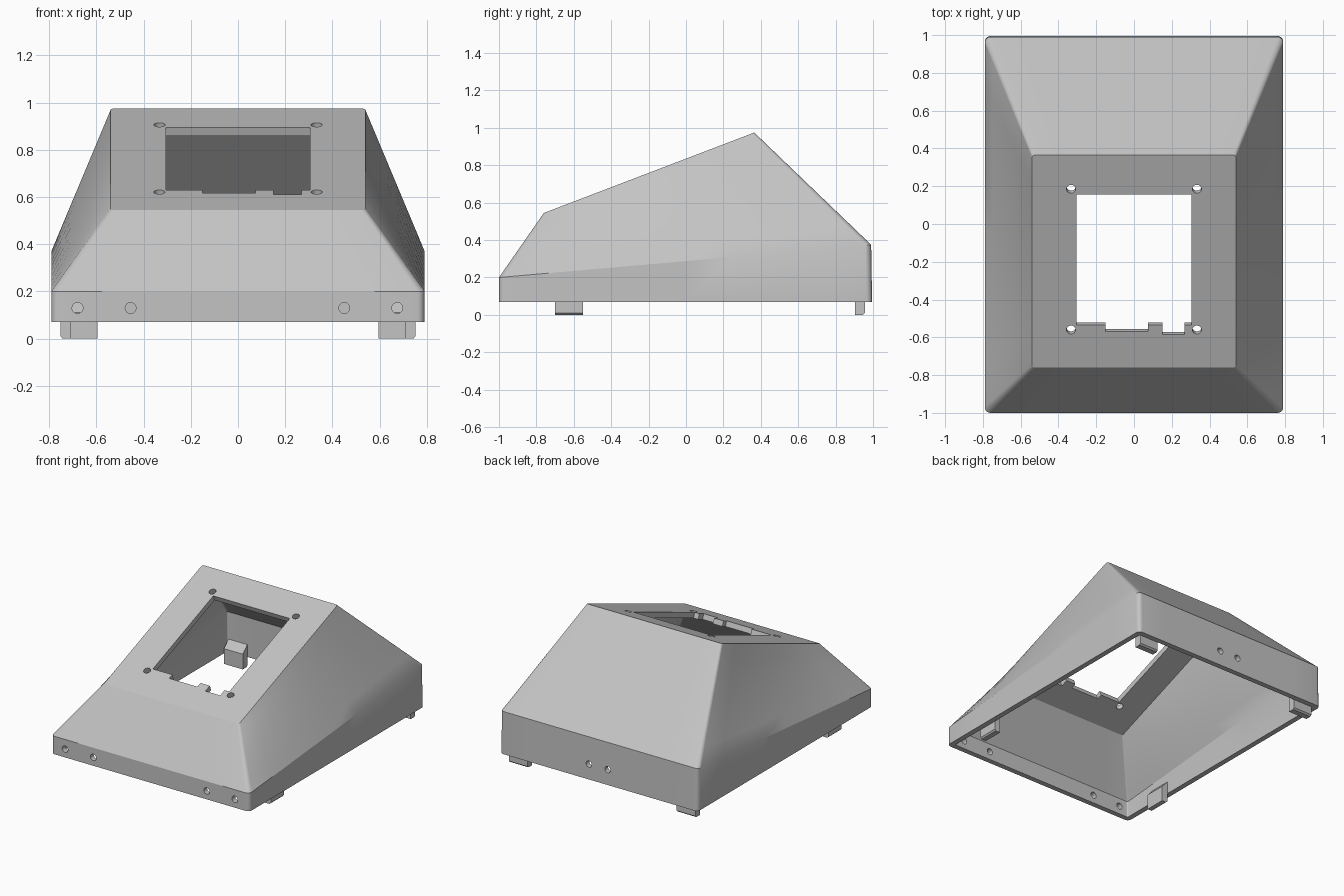
import bpy, bmesh, math
from mathutils import Vector, Matrix

if "Cube" in bpy.data.objects:
    bpy.data.objects.remove(bpy.data.objects["Cube"])

grey = bpy.data.materials.new("light_grey_plastic")
grey.diffuse_color = (0.55, 0.55, 0.55, 1)
grey.use_nodes = True
grey.node_tree.nodes["Principled BSDF"].inputs["Base Color"].default_value = grey.diffuse_color

SLOPE = 0.43 / 1.125                       # tilt of the top panel
NORMAL = Vector((0, -SLOPE, 1)).normalized()


def on_top(x, y):
    return Vector((x, y, 0.545 + (y + 0.76) * SLOPE))


def ring(hx, y0, y1, z0, z1, r, corner=5, side=8):
    """Rounded rectangle whose height runs linearly from front to back."""
    centres = [(hx - r, y0 + r, -90), (hx - r, y1 - r, 0),
               (-hx + r, y1 - r, 90), (-hx + r, y0 + r, 180)]
    pts = []
    for cx, cy, a0 in centres:
        for i in range(corner + 1):
            a = math.radians(a0 + 90 * i / corner)
            pts.append(Vector((cx + r * math.cos(a), cy + r * math.sin(a), 0)))
    out = []
    for i, p in enumerate(pts):
        out.append(p)
        if i % (corner + 1) == corner:     # subdivide the straight runs
            q = pts[(i + 1) % len(pts)]
            out += [p.lerp(q, k / side) for k in range(1, side)]
    for p in out:
        p.z = z0 + (z1 - z0) * (p.y - y0) / (y1 - y0)
    return out


def loft(bm, base, rim, top, steps=6):
    """Upright skirt, sloping hood and flat top panel; returns the base loop."""
    rings = [base] + [[a.lerp(b, k / steps) for a, b in zip(rim, top)]
                      for k in range(steps + 1)]
    loops = [[bm.verts.new(p) for p in r] for r in rings]
    n = len(base)
    for a, b in zip(loops, loops[1:]):
        for i in range(n):
            j = (i + 1) % n
            bm.faces.new((a[i], a[j], b[j], b[i]))
    bm.faces.new(loops[-1])
    return loops[0]


def finish(name, bm):
    bmesh.ops.recalc_face_normals(bm, faces=bm.faces)
    me = bpy.data.meshes.new(name)
    bm.to_mesh(me)
    bm.free()
    me.materials.append(grey)
    ob = bpy.data.objects.new(name, me)
    bpy.context.collection.objects.link(ob)
    return ob


def prism(bm, pts, direction):
    """Closed prism from a polygon swept along a direction."""
    a = [bm.verts.new(p) for p in pts]
    b = [bm.verts.new(p + direction) for p in pts]
    n = len(pts)
    bm.faces.new(a)
    bm.faces.new(b[::-1])
    for i in range(n):
        j = (i + 1) % n
        bm.faces.new((a[j], a[i], b[i], b[j]))


def drill(bm, centre, axis, r, depth):
    rot = Vector(axis).to_track_quat('Z', 'Y').to_matrix().to_4x4()
    bmesh.ops.create_cone(bm, cap_ends=True, segments=24, radius1=r, radius2=r,
                          depth=depth, matrix=Matrix.Translation(centre) @ rot)


# Hollow housing
bm = bmesh.new()
outer = loft(bm, ring(0.79, -1, 0.995, 0.07, 0.07, 0.03),
             ring(0.79, -1, 0.99, 0.2, 0.375, 0.03),
             ring(0.54, -0.76, 0.365, 0.545, 0.975, 0.015))
inner = loft(bm, ring(0.752, -0.962, 0.957, 0.07, 0.07, 0.01),
             ring(0.752, -0.962, 0.952, 0.188, 0.358, 0.01),
             ring(0.515, -0.735, 0.357, 0.513, 0.930, 0.006))
for i in range(len(outer)):
    j = (i + 1) % len(outer)
    bm.faces.new((outer[i], outer[j], inner[j], inner[i]))
housing = finish("housing", bm)

# Cutter: notched display window, screw holes, front and back holes
bm = bmesh.new()
window = [(-0.305, 0.155), (-0.305, -0.535), (-0.15, -0.535), (-0.15, -0.57),
          (0.075, -0.57), (0.075, -0.535), (0.15, -0.535), (0.15, -0.585),
          (0.268, -0.585), (0.268, -0.535), (0.305, -0.535), (0.305, 0.155)]
prism(bm, [on_top(x, y) + NORMAL * 0.06 for x, y in window], NORMAL * -0.14)
for x in (-0.333, 0.333):
    for y in (-0.56, 0.185):
        drill(bm, on_top(x, y), NORMAL, 0.024, 0.14)
for x in (-0.68, -0.455, 0.45, 0.675):
    drill(bm, Vector((x, -0.98, 0.13)), (0, 1, 0), 0.023, 0.1)
for x in (-0.07, 0.08):
    drill(bm, Vector((x, 0.975, 0.18)), (0, 1, 0), 0.023, 0.1)
cutter = finish("opening_cutter", bm)
cutter.hide_render = True

bpy.context.view_layer.objects.active = housing
mod = housing.modifiers.new("openings", 'BOOLEAN')
mod.object = cutter
mod.operation = 'DIFFERENCE'
mod.solver = 'EXACT'
bpy.ops.object.modifier_apply(modifier=mod.name)
bpy.data.objects.remove(cutter)
bpy.ops.object.select_all(action='DESELECT')
housing.select_set(True)
bpy.ops.object.shade_smooth_by_angle(angle=math.radians(26))

# Snap tabs: (distance inward from the wall, height) profile
tab = [(0, 0.01), (0.01, 0), (0.045, 0), (0.045, 0.11), (0, 0.16)]
for s, label in ((-1, "left"), (1, "right")):
    bm = bmesh.new()
    prism(bm, [Vector((s * (0.752 - d), -0.7, z)) for d, z in tab], Vector((0, 0.15, 0)))
    finish(label + "_side_tab", bm)
    bm = bmesh.new()
    prism(bm, [Vector((s * 0.595, 0.956 - d * 1.15, z)) for d, z in tab],
          Vector((s * 0.15, 0, 0)))
    finish(label + "_back_tab", bm)
